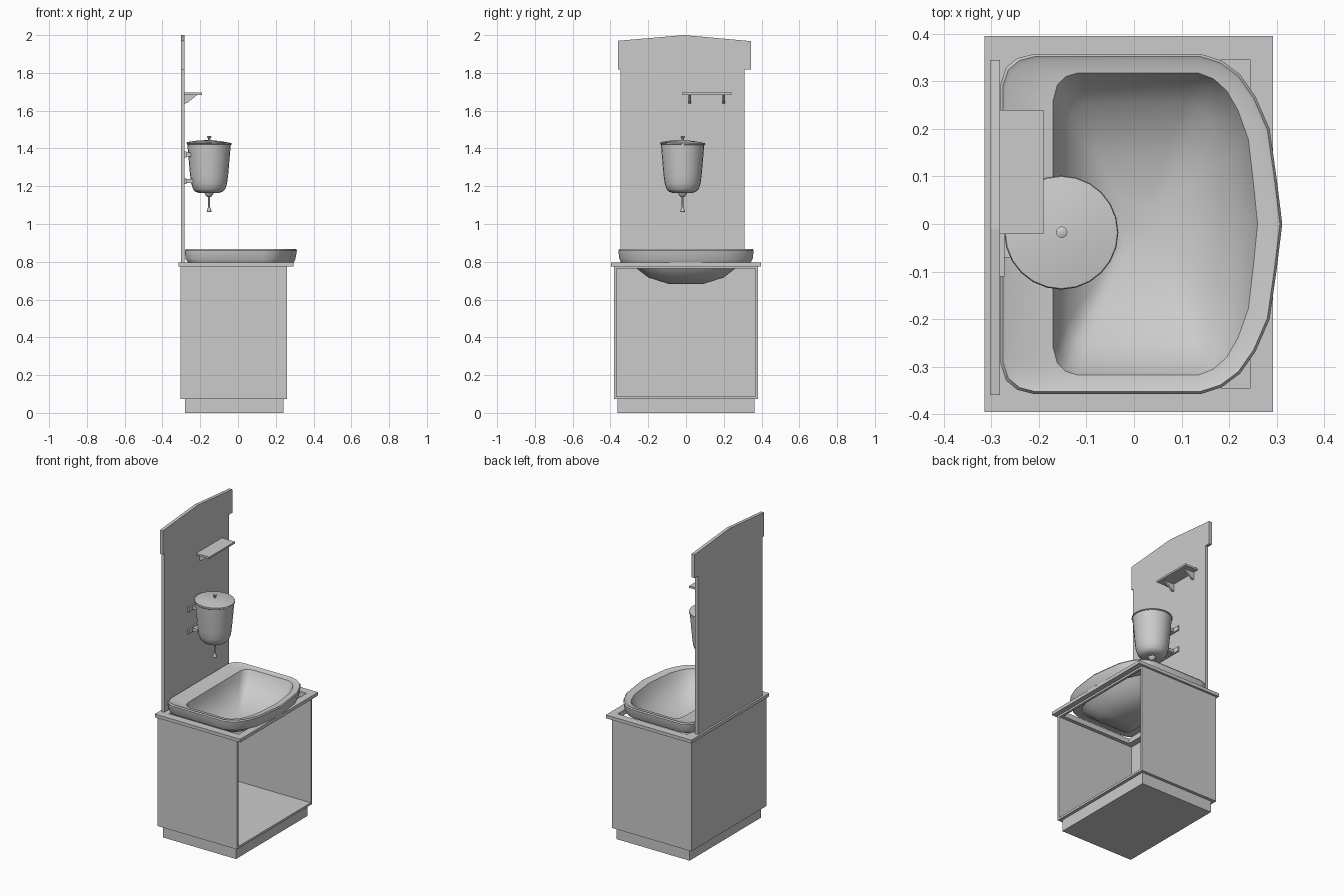
import bpy, bmesh, math
from mathutils import Matrix


def finish(name, bm, smooth=False):
    bmesh.ops.recalc_face_normals(bm, faces=bm.faces[:])
    me = bpy.data.meshes.new(name)
    bm.to_mesh(me)
    bm.free()
    ob = bpy.data.objects.new(name, me)
    bpy.context.collection.objects.link(ob)
    if smooth:
        bpy.ops.object.select_all(action='DESELECT')
        ob.select_set(True)
        bpy.context.view_layer.objects.active = ob
        bpy.ops.object.shade_smooth_by_angle(angle=math.radians(35))
    return ob


def loft(name, rings, cyclic=False, smooth=False):
    """Skin a list of point rings; close on itself or cap both ends."""
    bm = bmesh.new()
    vs = [[bm.verts.new(p) for p in r] for r in rings]
    pairs = list(zip(vs, vs[1:]))
    if cyclic:
        pairs.append((vs[-1], vs[0]))
    else:
        bm.faces.new(vs[0])
        bm.faces.new(vs[-1])
    n = len(vs[0])
    for a, b in pairs:
        for i in range(n):
            j = (i + 1) % n
            bm.faces.new((a[i], a[j], b[j], b[i]))
    return finish(name, bm, smooth)


def rect(x0, x1, y0, y1, z):
    return [(x0, y0, z), (x1, y0, z), (x1, y1, z), (x0, y1, z)]


def box(name, x0, x1, y0, y1, z0, z1):
    return loft(name, [rect(x0, x1, y0, y1, z0), rect(x0, x1, y0, y1, z1)])


def frame(name, outer, inner, z0, z1):
    return loft(name, [rect(*outer, z0), rect(*outer, z1),
                       rect(*inner, z1), rect(*inner, z0)], cyclic=True)


def lathe(name, profile, cx, cy, n=24):
    return loft(name, [[(cx + r * math.cos(2 * math.pi * i / n),
                         cy + r * math.sin(2 * math.pi * i / n), z)
                        for i in range(n)] for r, z in profile], smooth=True)


# Cabinet, open towards +x
box("plinth", -0.28, 0.24, -0.363, 0.363, 0, 0.074)
box("cabinet_floor", -0.29, 0.26, -0.368, 0.368, 0.074, 0.088)
box("cabinet_back", -0.305, -0.29, -0.382, 0.382, 0.074, 0.776)
for label, y0, y1 in (("left", -0.382, -0.368), ("right", 0.368, 0.382)):
    box("cabinet_side_" + label, -0.29, 0.26, y0, y1, 0.074, 0.776)
hole = (-0.25, 0.245, -0.345, 0.345)
frame("cabinet_top_rail", (-0.29, 0.26, -0.368, 0.368), hole, 0.764, 0.776)
frame("countertop", (-0.315, 0.293, -0.396, 0.396), hole, 0.776, 0.797)

# Backboard with wider, gently peaked header
board = [(-0.346, 0.797), (0.311, 0.797), (0.311, 1.817), (0.345, 1.817),
         (0.345, 1.968), (-0.01, 2.0), (-0.36, 1.97), (-0.36, 1.817), (-0.346, 1.817)]
loft("backboard", [[(x, y, z) for y, z in board] for x in (-0.303, -0.282)])

# Shelf and its triangular brackets
box("shelf", -0.282, -0.19, -0.021, 0.24, 1.684, 1.696)
for i, y in enumerate((0.02, 0.2)):
    loft(f"shelf_bracket_{i + 1}", [[(-0.282, v, 1.684), (-0.215, v, 1.684),
                                    (-0.265, v, 1.643), (-0.282, v, 1.637)]
                                   for v in (y - 0.006, y + 0.006)])

# Basin: half outline in unit form, mirrored, lofted from underside to bowl floor
half = [(1, 0), (0.98, 0.27), (0.955, 0.56), (0.905, 0.75), (0.85, 0.88), (0.785, 0.96),
        (0.71, 1), (0.12, 1), (0.06, 0.975), (0.02, 0.92), (0, 0.82), (0, 0)]
outline = half + [(u, -v) for u, v in reversed(half[1:-1])]
sections = [  # x min, x max, half width, z
    (-0.05, 0.09, 0.09, 0.682), (-0.12, 0.17, 0.2, 0.717), (-0.165, 0.215, 0.262, 0.765),
    (-0.2, 0.235, 0.31, 0.797), (-0.265, 0.295, 0.343, 0.797), (-0.278, 0.304, 0.353, 0.815),
    (-0.281, 0.312, 0.358, 0.86), (-0.276, 0.307, 0.353, 0.868), (-0.27, 0.3, 0.346, 0.864),
    (-0.17, 0.26, 0.318, 0.86), (-0.162, 0.248, 0.305, 0.83), (-0.14, 0.21, 0.255, 0.765),
    (-0.08, 0.13, 0.15, 0.715), (-0.03, 0.06, 0.05, 0.695)]
loft("basin", [[(a + u * (b - a), v * h, z) for u, v in outline]
               for a, b, h, z in sections], smooth=True)

# Hanging water tank
cx, cy = -0.153, -0.018
lathe("water_tank", [(0.05, 1.164), (0.07, 1.17), (0.085, 1.185), (0.095, 1.215), (0.101, 1.26),
                     (0.115, 1.42), (0.119, 1.424), (0.112, 1.426), (0.105, 1.41)], cx, cy)
lid = lathe("tank_lid", [(0.112, -0.004), (0.12, 0), (0.118, 0.006), (0.07, 0.014),
                         (0.015, 0.019)], 0, 0)
knob = lathe("lid_knob", [(0.008, 0.016), (0.005, 0.026), (0.012, 0.034), (0.012, 0.038),
                          (0.006, 0.041)], 0, 0, 12)
tilt = Matrix.Translation((cx, cy, 1.425)) @ Matrix.Rotation(math.radians(2), 4, (-1, 1, 0))
lid.matrix_world = knob.matrix_world = tilt
lathe("tap_collar", [(0.025, 1.166), (0.022, 1.158), (0.014, 1.146), (0.008, 1.143)], cx, cy, 12)
lathe("tap_rod", [(0.005, 1.15), (0.005, 1.09), (0.013, 1.066), (0.011, 1.063)], cx, cy, 12)

# Wall mounts behind the tank
for i, (z, reach) in enumerate(((1.368, -0.25), (1.227, -0.238))):
    box(f"mount_plate_{i + 1}", -0.282, -0.273, cy - 0.092, cy + 0.092, z - 0.015, z + 0.015)
    box(f"mount_arm_{i + 1}", -0.275, reach, cy - 0.052, cy + 0.052, z - 0.01, z + 0.01)
